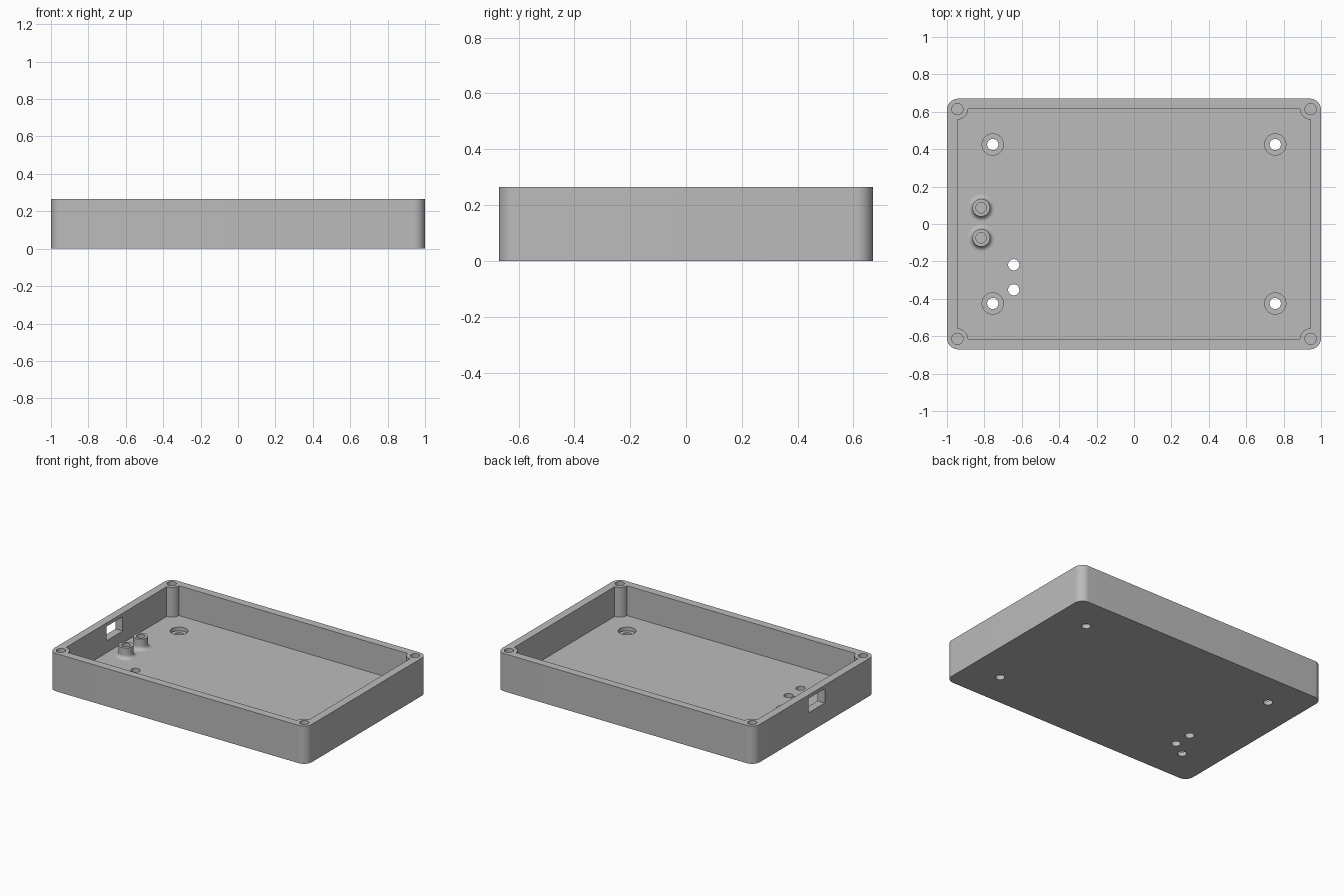
import bpy, bmesh
from math import sin, cos, pi, radians

cube = bpy.data.objects.get("Cube")
if cube:
    bpy.data.objects.remove(cube, do_unlink=True)

HALF_X, HALF_Y, HEIGHT = 1.0, 0.67, 0.265
WALL, FLOOR = 0.056, 0.056
BOSS_X, BOSS_Y = HALF_X - WALL, HALF_Y - WALL
HOLE = 0.03

grey = bpy.data.materials.new("plain grey")
grey.use_nodes = True
grey.diffuse_color = (0.5, 0.5, 0.5, 1)
grey.node_tree.nodes["Principled BSDF"].inputs["Base Color"].default_value = (0.5, 0.5, 0.5, 1)


def loft(name, rings):
    """Skin a stack of equal point rings and cap both ends."""
    bm = bmesh.new()
    loops = [[bm.verts.new(p) for p in ring] for ring in rings]
    n = len(loops[0])
    for a, b in zip(loops, loops[1:]):
        for i in range(n):
            j = (i + 1) % n
            bm.faces.new((a[i], a[j], b[j], b[i]))
    bm.faces.new(loops[0])
    bm.faces.new(loops[-1])
    bmesh.ops.recalc_face_normals(bm, faces=bm.faces)
    mesh = bpy.data.meshes.new(name)
    bm.to_mesh(mesh)
    bm.free()
    mesh.materials.append(grey)
    ob = bpy.data.objects.new(name, mesh)
    bpy.context.collection.objects.link(ob)
    return ob


def prism(name, outline, z0, z1):
    return loft(name, [[(x, y, z) for x, y in outline] for z in (z0, z1)])


def lathe(name, x, y, profile, sides=40):
    return loft(name, [[(x + r * cos(2 * pi * i / sides), y + r * sin(2 * pi * i / sides), z)
                        for i in range(sides)] for r, z in profile])


def arc_corners(cx, cy, radius, inward=False, steps=14):
    """Rectangle outline with rounded, or scooped, corners."""
    pts = []
    for k, (sx, sy) in enumerate([(1, 1), (-1, 1), (-1, -1), (1, -1)]):
        for i in range(steps + 1):
            t = pi / 2 * (k + i / steps)
            if inward:
                t = pi / 2 * (k - i / steps) + 3 * pi / 2
            pts.append((sx * cx + radius * cos(t), sy * cy + radius * sin(t)))
    return pts


def activate(ob):
    bpy.ops.object.select_all(action='DESELECT')
    ob.select_set(True)
    bpy.context.view_layer.objects.active = ob


def cut(target, cutter):
    mod = target.modifiers.new("cut", 'BOOLEAN')
    mod.operation, mod.solver, mod.object = 'DIFFERENCE', 'EXACT', cutter
    activate(target)
    bpy.ops.object.modifier_apply(modifier=mod.name)
    bpy.data.objects.remove(cutter, do_unlink=True)


# Tray body with rounded corners
case = prism("case", arc_corners(HALF_X - 0.06, HALF_Y - 0.06, 0.06), 0, HEIGHT)

# Cavity, leaving a quarter-round screw boss in each corner
cut(case, prism("cavity_cutter", arc_corners(BOSS_X, BOSS_Y, 0.056, inward=True), FLOOR, HEIGHT + 0.1))

for sx in (-1, 1):
    for sy in (-1, 1):
        # Blind screw holes in the corner bosses
        cut(case, lathe("screw_cutter", sx * BOSS_X, sy * BOSS_Y, [(HOLE, FLOOR), (HOLE, HEIGHT + 0.1)]))
        # Counterbored mounting holes through the floor
        step = FLOOR - 0.026
        cut(case, lathe("mount_cutter", sx * 0.755, sy * 0.425,
                        [(HOLE, -0.1), (HOLE, step), (0.057, step), (0.057, FLOOR + 0.05)]))

# Plain floor holes
for y in (-0.218, -0.352):
    cut(case, lathe("floor_hole_cutter", -0.643, y, [(HOLE, -0.1), (HOLE, FLOOR + 0.05)]))

# Connector window in the right wall
window = [(-1.1, -0.11), (-0.9, -0.11), (-0.9, 0.07), (-1.1, 0.07)]
cut(case, prism("window_cutter", window, 0.14, 0.24))

# Filleted standoffs with blind holes
FILLET, POST, TOP = 0.026, 0.047, 0.132
flare = [(POST + FILLET * (1 - sin(t)), FLOOR + FILLET * (1 - cos(t)))
         for t in (pi / 2 * i / 8 for i in range(9))]
profile = [(POST + FILLET, FLOOR - 0.01)] + flare + [(POST, TOP), (0.028, TOP), (0.028, FLOOR + 0.005)]
parts = [case]
for name, y in (("standoff_back", 0.087), ("standoff_front", -0.074)):
    parts.append(lathe(name, -0.817, y, profile))

for ob in parts:
    activate(ob)
    bpy.ops.object.shade_smooth_by_angle(angle=radians(30))
